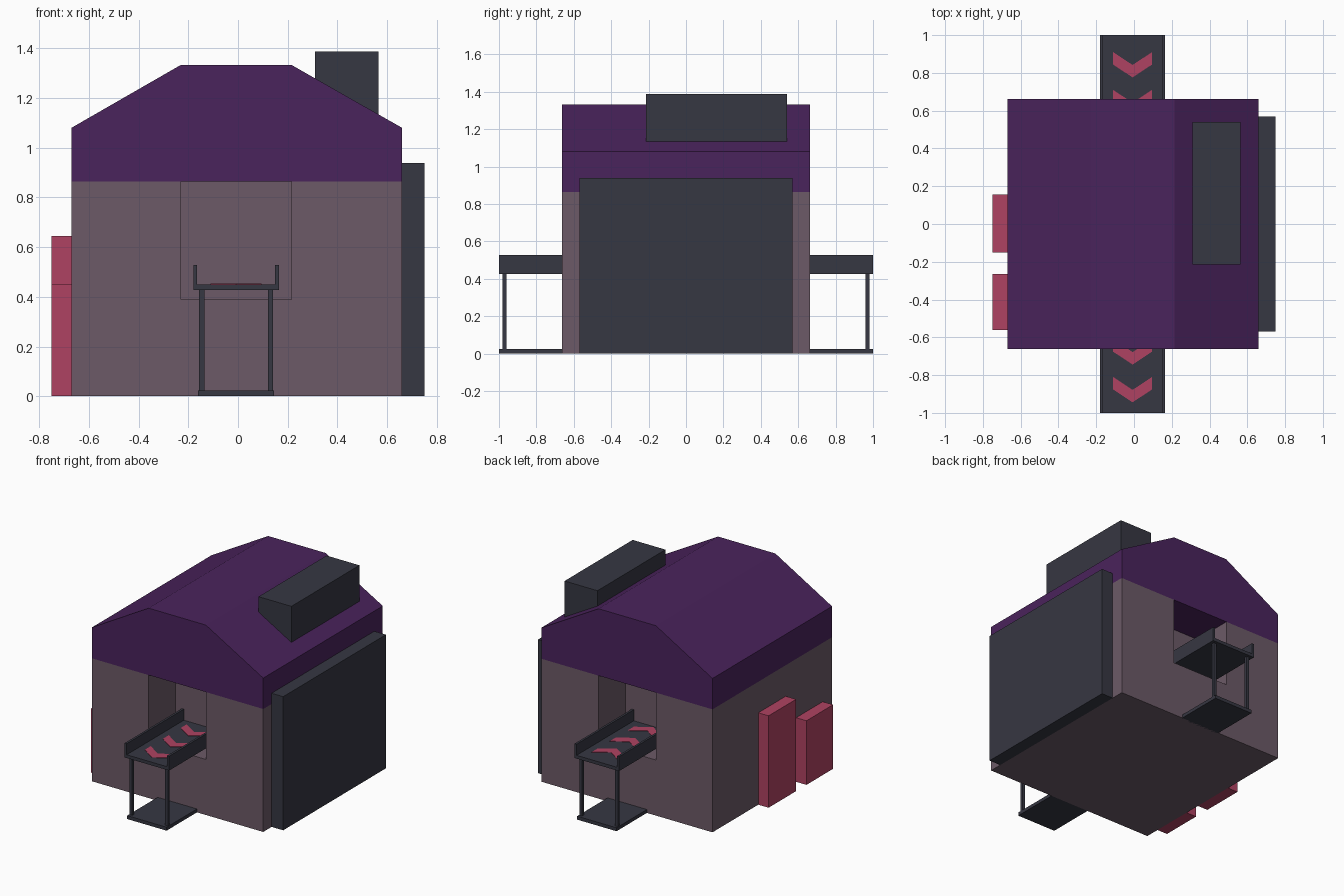
import bpy, bmesh
from mathutils import Vector

if "Cube" in bpy.data.objects:
    bpy.data.objects.remove(bpy.data.objects["Cube"])


def srgb(r, g, b):
    lin = [c / 12.92 if c <= 0.04045 else ((c + 0.055) / 1.055) ** 2.4
           for c in (r / 255, g / 255, b / 255)]
    return (*lin, 1)


def material(name, rgb):
    m = bpy.data.materials.new(name)
    m.diffuse_color = srgb(*rgb)
    m.use_nodes = True
    m.node_tree.nodes["Principled BSDF"].inputs["Base Color"].default_value = m.diffuse_color
    return m


MAUVE = material("mauve wall", (108, 90, 103))
PURPLE = material("purple roof", (74, 35, 92))
CHARCOAL = material("charcoal metal", (54, 55, 66))
RED = material("raspberry red", (175, 66, 98))


def prism(name, points, offset, mat):
    """Extrude a closed 3D polygon along an offset vector."""
    bm = bmesh.new()
    face = bm.faces.new([bm.verts.new(p) for p in points])
    new = bmesh.ops.extrude_face_region(bm, geom=[face])["geom"]
    verts = [v for v in new if isinstance(v, bmesh.types.BMVert)]
    bmesh.ops.translate(bm, verts=verts, vec=Vector(offset))
    bmesh.ops.recalc_face_normals(bm, faces=bm.faces)
    mesh = bpy.data.meshes.new(name)
    bm.to_mesh(mesh)
    bm.free()
    mesh.materials.append(mat)
    ob = bpy.data.objects.new(name, mesh)
    bpy.context.collection.objects.link(ob)
    return ob


def box(name, x, y, z, mat):
    base = [(x[0], y[0], z[0]), (x[1], y[0], z[0]), (x[1], y[1], z[0]), (x[0], y[1], z[0])]
    return prism(name, base, (0, 0, z[1] - z[0]), mat)


X0, X1, Y = -0.67, 0.66, 0.663      # building footprint
EAVE, RECESS = 0.863, 0.365         # wall top, depth line of the openings
CX = -0.0075                        # conveyor centre line

# Walls with a recessed opening at the front and back
walls = box("walls", (X0, X1), (-Y, Y), (0, EAVE), MAUVE)
for end, s in (("front", -1), ("back", 1)):
    cutter = box(end + "_opening_cutter", (-0.23, 0.215), sorted((s * RECESS, s * 0.9)),
                 (0.39, 1.0), MAUVE)
    cutter.hide_render = True
    mod = walls.modifiers.new(end + "_opening", 'BOOLEAN')
    mod.operation = 'DIFFERENCE'
    mod.solver = 'EXACT'
    mod.object = cutter
    bpy.context.view_layer.objects.active = walls
    bpy.ops.object.modifier_apply(modifier=mod.name)
    bpy.data.objects.remove(cutter)

# Gambrel roof block
roof = [(X0, EAVE), (X0, 1.08), (-0.23, 1.333), (0.215, 1.333), (X1, 1.08), (X1, EAVE)]
prism("roof", [(x, -Y, z) for x, z in roof], (0, 2 * Y, 0), PURPLE)

# Roof vent whose underside follows the slope
vent = [(0.31, 1.279), (0.31, 1.387), (0.565, 1.387), (0.565, 1.134)]
prism("roof_vent", [(x, -0.215, z) for x, z in vent], (0, 0.755, 0), CHARCOAL)

# Side panel and side cabinets
box("side_panel", (X1, 0.75), (-0.57, 0.57), (0, 0.938), CHARCOAL)
box("tall_cabinet", (-0.75, X0), (-0.15, 0.155), (0, 0.645), RED)
box("short_cabinet", (-0.75, X0), (-0.56, -0.265), (0, 0.45), RED)

# Conveyors, one at each end
for end, s in (("front", -1), ("back", 1)):
    run = sorted((s * 1.0, s * RECESS))
    box(end + "_conveyor_deck", (CX - 0.1725, CX + 0.1725), run, (0.427, 0.45), CHARCOAL)
    box(end + "_conveyor_foot", (CX - 0.153, CX + 0.153), sorted((s * 1.0, s * 0.65)),
        (0, 0.024), CHARCOAL)
    for side, t in (("left", -1), ("right", 1)):
        box(f"{end}_{side}_rail", sorted((CX + t * 0.1725, CX + t * 0.157)), run,
            (0.45, 0.528), CHARCOAL)
        box(f"{end}_{side}_leg", sorted((CX + t * 0.128, CX + t * 0.149)),
            sorted((s * 0.96, s * 0.98)), (0.024, 0.427), CHARCOAL)

    # Chevron arrows, all pointing toward the front
    for i in range(3):
        y = (-0.81 + 0.2 * i) if s < 0 else (0.91 - 0.2 * i)
        vee = [(-0.103, y), (0, y - 0.068), (0.103, y), (0.103, y - 0.066),
               (0, y - 0.134), (-0.103, y - 0.066)]
        prism(f"{end}_chevron_{i + 1}", [(CX + x, v, 0.449) for x, v in vee],
              (0, 0, 0.004), RED)
